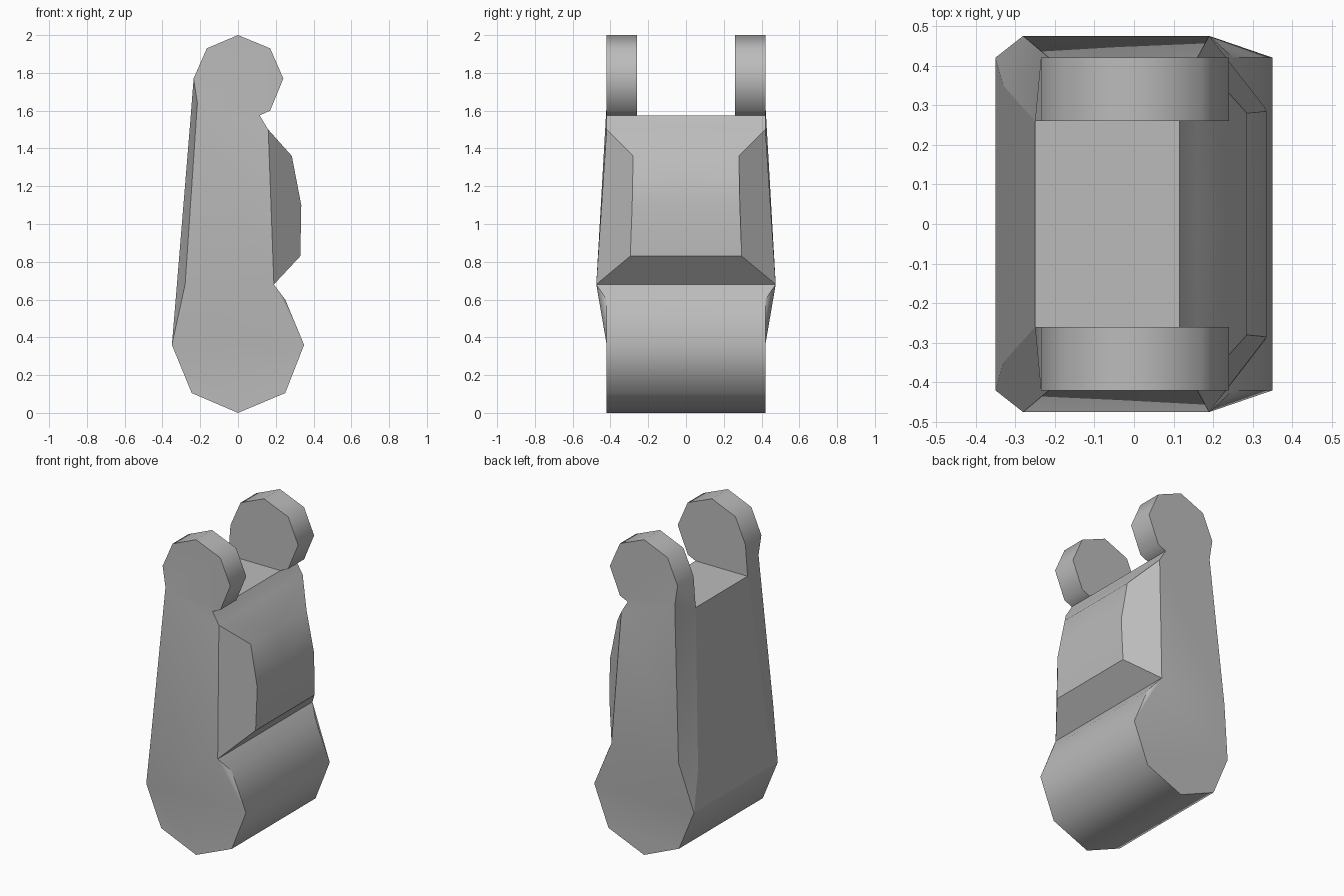
import bpy
import bmesh

cube = bpy.data.objects.get("Cube")
if cube:
    bpy.data.objects.remove(cube, do_unlink=True)

grey = bpy.data.materials.new("plain grey")
grey.use_nodes = True
colour = (0.5, 0.5, 0.5, 1)
grey.diffuse_color = colour
grey.node_tree.nodes["Principled BSDF"].inputs["Base Color"].default_value = colour

SIDE, INNER = 0.42, 0.26      # outer and inner faces of the lugs
bm = bmesh.new()
cache = {}
patch_of = {}


def vert(p):
    if p not in cache:
        cache[p] = bm.verts.new(p)
    return cache[p]


def face(patch, *points):
    f = bm.faces.new([vert(p) for p in points])
    patch_of[f] = patch


def at(y, pairs):
    return [(x, y, z) for x, z in pairs]


def to_middle(patch, points):
    """Span a profile from its rim to the mirror plane."""
    for a, b in zip(points, points[1:]):
        face(patch, a, b, (b[0], 0, b[2]), (a[0], 0, a[2]))


# Key corners of the left half
neck, neck_in = (0.115, SIDE, 1.575), (0.115, INNER, 1.575)
shoulder, waist = (0.16, SIDE, 1.5), (0.19, 0.475, 0.68)
flare, nape = (-0.28, 0.475, 0.68), (-0.215, SIDE, 1.64)
back_top, back_low = (-0.25, INNER, 1.575), (-0.33, 0.35, 0.6)
chest = [(0.285, 0.28, 1.36), (0.335, 0.285, 1.1), (0.33, 0.295, 0.83)]
foot = at(SIDE, [(0.25, 0.6), (0.35, 0.36), (0.25, 0.105), (0, 0),
                 (-0.245, 0.105), (-0.35, 0.36)])
hip = foot[-1]
ring = [(0.17, 1.6), (0.24, 1.77), (0.17, 1.93), (0, 2),
        (-0.165, 1.93), (-0.235, 1.77)]
ring_out, ring_in = at(SIDE, ring), at(INNER, ring)

# Side: lug head, body, flared waist and rounded foot
face("side", neck, *ring_out, nape)
face("side", neck, nape, flare, waist, shoulder)
face("side", waist, flare, hip, foot[1])
face("side", waist, foot[1], foot[0])
face("side", *foot[1:])

# Lug inner face and rounded rim
face("lug inside", neck_in, *ring_in, back_top)
outer, inner = [neck] + ring_out, [neck_in] + ring_in
for i in range(len(ring)):
    face("rim", outer[i], outer[i + 1], inner[i + 1], inner[i])

# Bevel running down the back corner
face("rim", ring_out[-1], nape, back_top, ring_in[-1])
face("rim", nape, flare, back_low, back_top)
face("rim", flare, hip, back_low)

# Raised chest panel
face("chest", neck, neck_in, (0.115, 0, 1.575), (0.16, 0, 1.5), shoulder)
to_middle("chest", [shoulder] + chest)
to_middle("chest underside", [chest[-1], waist])
face("chest flank", shoulder, *chest, waist)

# Foot, back and the floor between the lugs
to_middle("foot", [waist] + foot)
to_middle("back", [hip, back_low, back_top])
to_middle("floor", [back_top, neck_in])

# Smooth within each patch, crisp where patches meet
bmesh.ops.recalc_face_normals(bm, faces=bm.faces[:])
centre = sum(f.normal.dot(f.calc_center_median()) for f in bm.faces if patch_of[f] == "side")
if centre < 0:
    bmesh.ops.reverse_faces(bm, faces=bm.faces[:])
for f in bm.faces:
    f.smooth = True
for e in bm.edges:
    e.smooth = len({patch_of[f] for f in e.link_faces}) == 1

mesh = bpy.data.meshes.new("forked_link")
bm.to_mesh(mesh)
bm.free()
mesh.materials.append(grey)
link = bpy.data.objects.new("forked_link", mesh)
bpy.context.collection.objects.link(link)

# Mirror the half across the middle
mirror = link.modifiers.new("mirror", "MIRROR")
mirror.use_axis = (False, True, False)
mirror.use_clip = True
mirror.merge_threshold = 0.001
